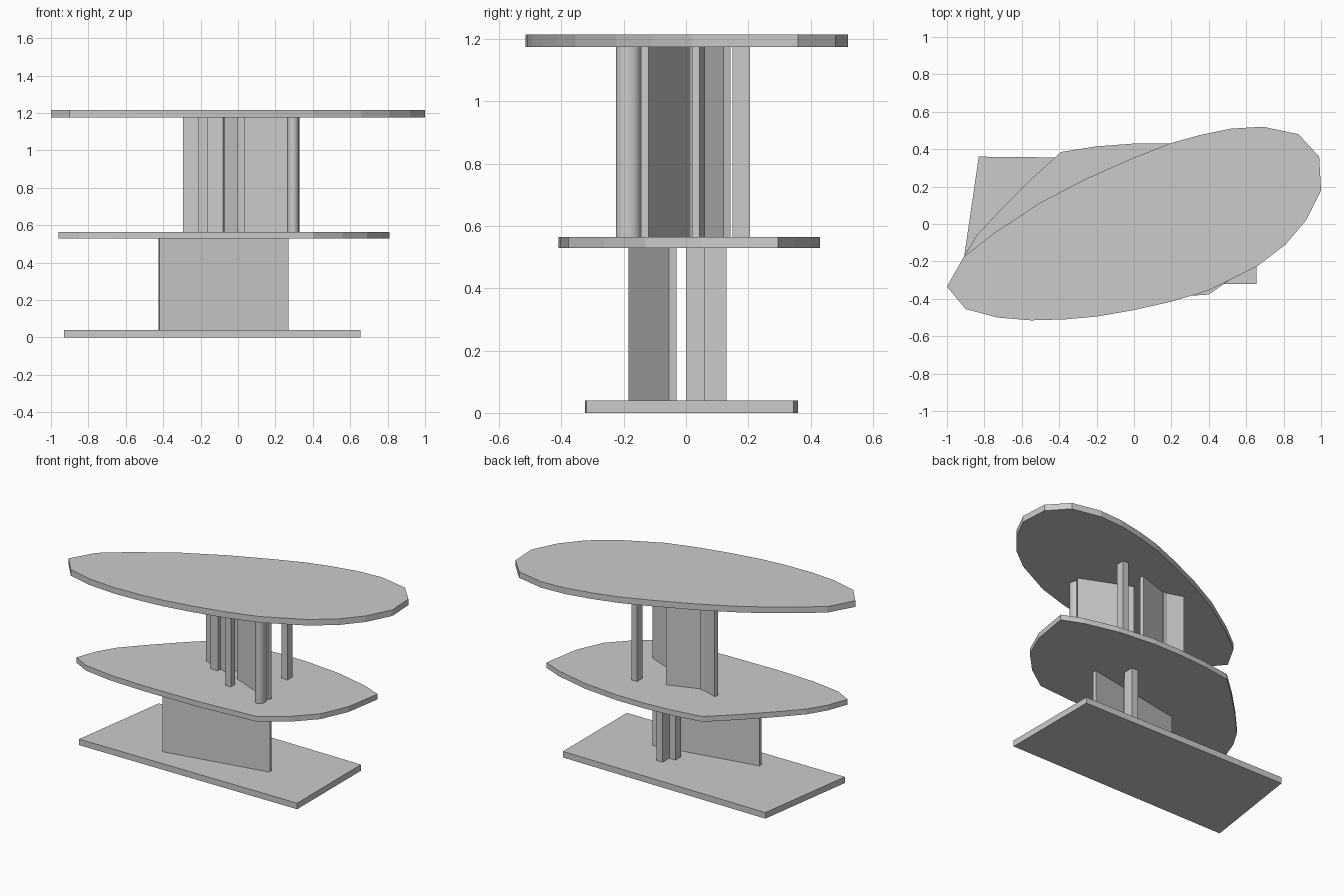
import bpy, bmesh, math
from mathutils import Vector

if "Cube" in bpy.data.objects:
    bpy.data.objects.remove(bpy.data.objects["Cube"], do_unlink=True)

GREY = (0.6, 0.6, 0.6, 1)
grey = bpy.data.materials.new("plain_grey")
grey.use_nodes = True
grey.diffuse_color = GREY
grey.node_tree.nodes["Principled BSDF"].inputs["Base Color"].default_value = GREY


def prism(name, outline, bottom, top):
    """Extrude a plan outline upwards."""
    bm = bmesh.new()
    face = bm.faces.new([bm.verts.new((x, y, bottom)) for x, y in outline])
    ext = bmesh.ops.extrude_face_region(bm, geom=[face])
    verts = [g for g in ext["geom"] if isinstance(g, bmesh.types.BMVert)]
    bmesh.ops.translate(bm, verts=verts, vec=(0, 0, top - bottom))
    bmesh.ops.recalc_face_normals(bm, faces=bm.faces)
    mesh = bpy.data.meshes.new(name)
    bm.to_mesh(mesh)
    bm.free()
    mesh.materials.append(grey)
    obj = bpy.data.objects.new(name, mesh)
    bpy.context.collection.objects.link(obj)
    return obj


def wall(name, start, end, thick, storey):
    """Straight wall whose thickness grows to the left of its direction."""
    a, b = Vector(start), Vector(end)
    d = (b - a).normalized()
    n = Vector((-d.y, d.x)) * thick
    return prism(name, [a, b, b + n, a + n], *storey)


def column(name, x0, x1, y0, y1, storey):
    return prism(name, [(x0, y0), (x1, y0), (x1, y1), (x0, y1)], *storey)


LOWER = (0.04, 0.53)
UPPER = (0.565, 1.175)

# Floor slabs
prism("base_slab", [(-0.93, -0.325), (0.655, -0.32), (0.655, 0.345), (-0.83, 0.36)],
      0, LOWER[0])

prism("middle_slab", [
    (-0.96, -0.31), (-0.85, -0.37), (-0.65, -0.4), (-0.4, -0.41), (0, -0.405),
    (0.4, -0.377), (0.56, -0.265), (0.69, -0.13), (0.77, 0.05), (0.81, 0.295),
    (0.68, 0.35), (0.45, 0.405), (0.2, 0.43), (0, 0.43), (-0.2, 0.415),
    (-0.39, 0.385), (-0.55, 0.24), (-0.71, 0.08), (-0.84, -0.06), (-0.91, -0.175)],
    LOWER[1], UPPER[0])

prism("top_slab", [
    (-1, -0.335), (-0.9, -0.455), (-0.73, -0.5), (-0.55, -0.515), (-0.37, -0.51),
    (-0.2, -0.495), (0, -0.46), (0.2, -0.415), (0.4, -0.355), (0.66, -0.225),
    (0.81, -0.11), (0.92, 0.02), (1, 0.18), (0.99, 0.36), (0.88, 0.48),
    (0.69, 0.52), (0.52, 0.51), (0.35, 0.475), (0.19, 0.43), (0, 0.355),
    (-0.25, 0.245), (-0.5, 0.115), (-0.75, -0.05), (-0.91, -0.175)],
    UPPER[1], 1.215)

# Lower storey supports
wall("lower_wall", (-0.42, -0.185), (0.27, -0.055), 0.025, LOWER)
column("lower_column_back", 0.08, 0.125, 0.06, 0.13, LOWER)
column("lower_column_front", 0.035, 0.08, 0, 0.06, LOWER)

# Upper storey supports
wall("upper_wall_front", (0, -0.01), (0.32, -0.145), 0.026, UPPER)
wall("upper_wall_back", (-0.155, 0.048), (0.055, 0.12), 0.024, UPPER)
wall("upper_wall_wing", (-0.295, 0.09), (-0.08, 0.02), 0.024, UPPER)
column("upper_column_right", 0.213, 0.255, 0.15, 0.205, UPPER)
column("upper_column_middle", -0.003, 0.035, -0.125, -0.082, UPPER)
column("upper_column_left", -0.213, -0.16, 0.018, 0.08, UPPER)

# Oval pillar
steps = [math.tau * i / 24 for i in range(24)]
pillar = prism("upper_round_pillar",
               [(0.295 + 0.032 * math.cos(t), -0.185 + 0.04 * math.sin(t)) for t in steps],
               *UPPER)
bpy.ops.object.select_all(action="DESELECT")
pillar.select_set(True)
bpy.context.view_layer.objects.active = pillar
bpy.ops.object.shade_smooth_by_angle()
